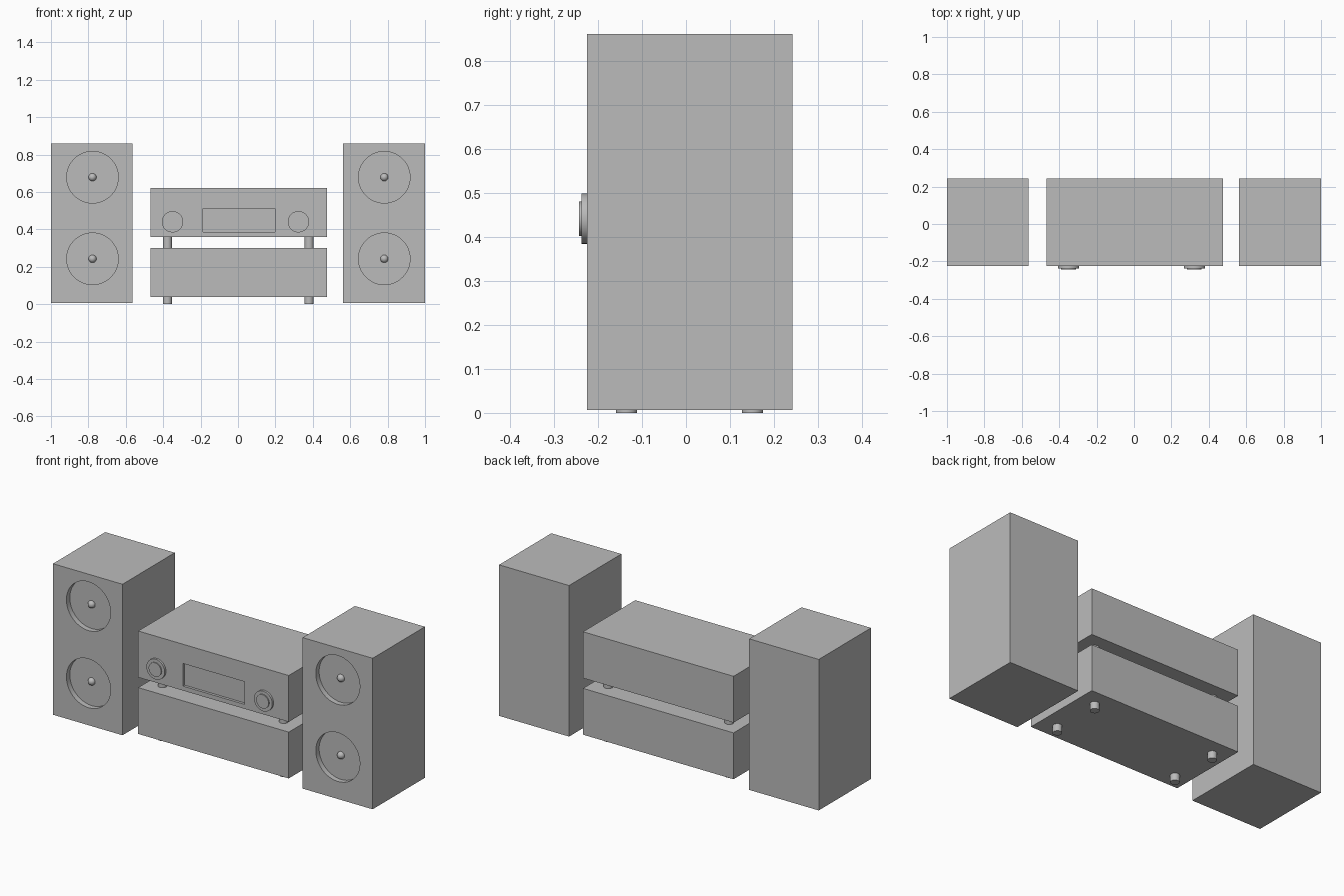
import bpy
from math import pi

if "Cube" in bpy.data.objects:
    bpy.data.objects.remove(bpy.data.objects["Cube"], do_unlink=True)

GREY = (0.5, 0.5, 0.5, 1)
grey = bpy.data.materials.new("plain_grey")
grey.use_nodes = True
grey.diffuse_color = GREY
grey.node_tree.nodes["Principled BSDF"].inputs["Base Color"].default_value = GREY

FRONT, BACK = -0.225, 0.242


def finish(name, smooth=False):
    ob = bpy.context.object
    ob.name = name
    ob.data.materials.append(grey)
    if smooth:
        bpy.ops.object.shade_smooth_by_angle()
    return ob


def box(name, x0, x1, y0, y1, z0, z1):
    bpy.ops.mesh.primitive_cube_add(
        size=1, location=((x0 + x1) / 2, (y0 + y1) / 2, (z0 + z1) / 2))
    bpy.context.object.scale = (x1 - x0, y1 - y0, z1 - z0)
    bpy.ops.object.transform_apply(location=False, rotation=False)
    return finish(name)


def disc(name, x, z, r, y0, y1):
    """Cylinder running along y."""
    bpy.ops.mesh.primitive_cylinder_add(
        vertices=48, radius=r, depth=y1 - y0,
        location=(x, (y0 + y1) / 2, z), rotation=(pi / 2, 0, 0))
    return finish(name, True)


def cut(body, cutter):
    mod = body.modifiers.new("recess", "BOOLEAN")
    mod.operation = "DIFFERENCE"
    mod.solver = "EXACT"
    mod.object = cutter
    bpy.context.view_layer.objects.active = body
    bpy.ops.object.modifier_apply(modifier=mod.name)
    bpy.data.objects.remove(cutter, do_unlink=True)


# Speakers with two round recesses and a small dome in each
DEPTH = 0.03
for side, x0, x1, cx in (("right", -1, -0.565, -0.778), ("left", 0.562, 1, 0.782)):
    cabinet = box(side + "_speaker_cabinet", x0, x1, FRONT, BACK, 0.006, 0.86)
    for level, z in (("lower", 0.243), ("upper", 0.679)):
        cut(cabinet, disc("cutter", cx, z, 0.138, FRONT - 0.05, FRONT + DEPTH))
        bpy.ops.mesh.primitive_uv_sphere_add(
            segments=24, ring_count=12, radius=0.021,
            location=(cx, FRONT + DEPTH, z))
        finish(f"{side}_{level}_dome", True)

# Stacked units, each on four feet
for level, z in (("lower", 0), ("upper", 0.3)):
    base = 0.04 if level == "lower" else 0.36
    unit = box(level + "_unit", -0.467, 0.475, FRONT, BACK, base, base + 0.262)
    for x in (-0.377, 0.38):
        for y in (-0.135, 0.151):
            bpy.ops.mesh.primitive_cylinder_add(
                vertices=32, radius=0.024, depth=base - z,
                location=(x, y, (base + z) / 2))
            finish(level + "_foot", True)

# Recessed display on the upper unit
cut(unit, box("cutter", -0.187, 0.198, FRONT - 0.05, FRONT + 0.015, 0.385, 0.513))

# Stepped knobs
for side, x in (("right", -0.35), ("left", 0.323)):
    disc(side + "_knob_ring", x, 0.441, 0.057, -0.237, FRONT)
    disc(side + "_knob_cap", x, 0.441, 0.039, -0.243, -0.237)
